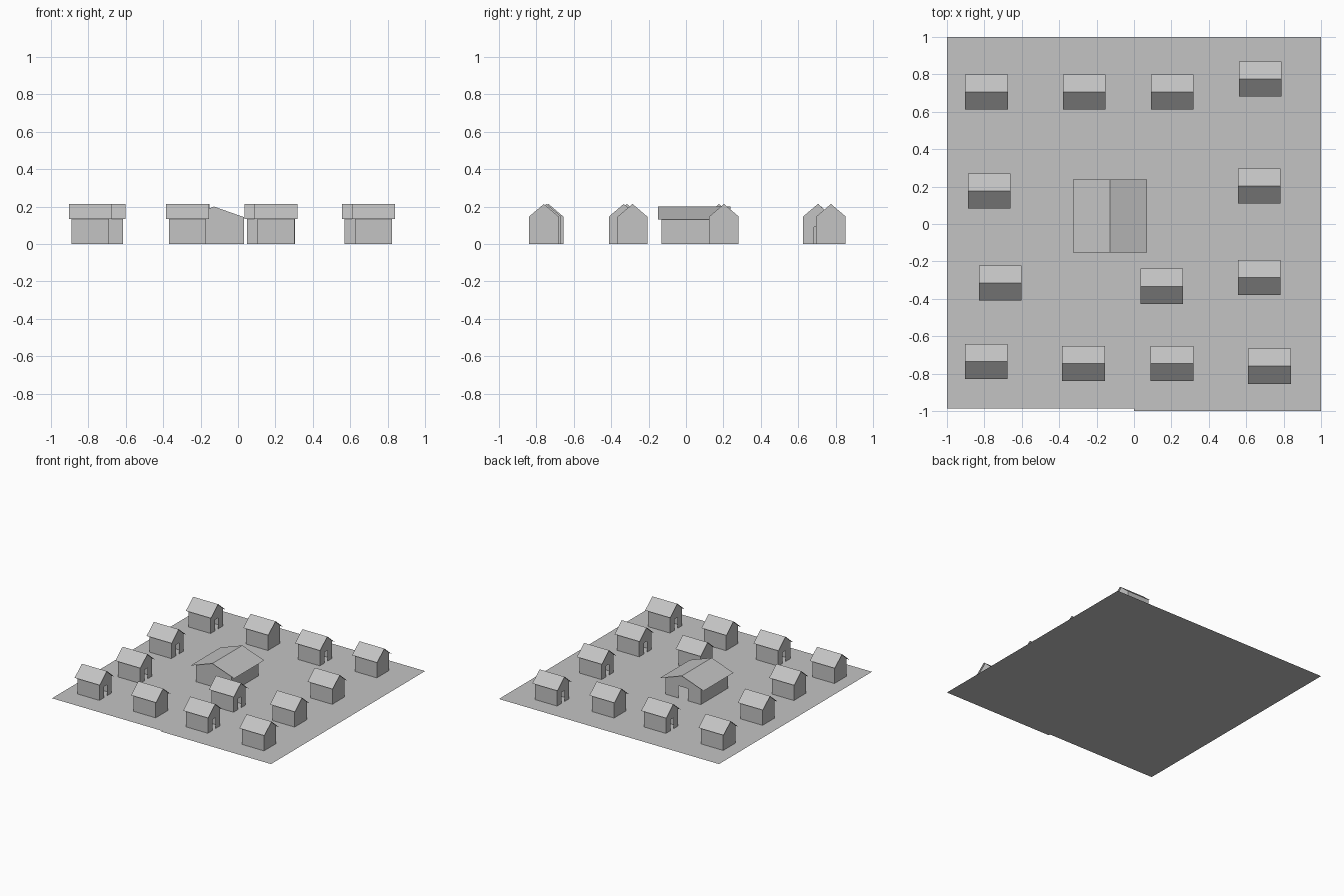
import bpy

if "Cube" in bpy.data.objects:
    bpy.data.objects.remove(bpy.data.objects["Cube"])

# single plain grey for the whole settlement
grey = bpy.data.materials.new("light_grey")
grey.diffuse_color = (0.55, 0.55, 0.55, 1)
grey.use_nodes = True
grey.node_tree.nodes["Principled BSDF"].inputs["Base Color"].default_value = grey.diffuse_color


def make(name, verts, faces, loc=(0, 0, 0), turn=None):
    """Mesh object; turn maps local (along ridge, across) to world x, y."""
    me = bpy.data.meshes.new(name)
    if turn:
        verts = [(*turn(u, v), z) for u, v, z in verts]
    me.from_pydata(verts, [], faces)
    me.materials.append(grey)
    ob = bpy.data.objects.new(name, me)
    ob.location = loc
    bpy.context.collection.objects.link(ob)
    return ob


def building(name, loc, length, width, roof_len, roof_w, eave, top, door_w, door_h, turn):
    """Hollow gabled hut, ridge along local u, doorway in the +u end."""
    a, b, d = length / 2, width / 2, door_w / 2
    wall_top = top - (top - eave) * width / roof_w

    # walls: plain gable, gable with doorway notch, two long sides
    plain = [(-a, b, 0), (-a, -b, 0), (-a, -b, wall_top), (-a, 0, top), (-a, b, wall_top)]
    door = [(a, -b, 0), (a, -d, 0), (a, -d, door_h), (a, d, door_h), (a, d, 0),
            (a, b, 0), (a, b, wall_top), (a, 0, top), (a, -b, wall_top)]
    faces = [(0, 1, 2, 3, 4), tuple(range(5, 14)), (1, 5, 13, 2), (10, 0, 4, 11)]
    make(name + "_walls", plain + door, faces, loc, turn)

    # roof: two thin slopes that overhang on all sides
    r, w = roof_len / 2, roof_w / 2
    verts = [(-r, -w, eave), (r, -w, eave), (r, 0, top), (-r, 0, top), (r, w, eave), (-r, w, eave)]
    make(name + "_roof", verts, [(0, 1, 2, 3), (3, 2, 4, 5)], loc, turn)


# ground sheet, with a small step in its front edge
make("ground", [(-1, -0.985, 0), (0, -0.985, 0), (0, -1, 0), (1, -1, 0), (1, 1, 0), (-1, 1, 0)],
     [(0, 1, 2, 3, 4, 5)])

# small houses: x, y, side of the doorway (+1 right, -1 left)
houses = [
    (-0.788, 0.706, 1), (-0.266, 0.705, -1), (0.205, 0.705, 1), (0.674, 0.775, -1),
    (-0.774, 0.176, 1), (0.67, 0.203, -1),
    (-0.714, -0.316, 1), (0.148, -0.333, 1), (0.67, -0.286, -1),
    (-0.79, -0.735, 1), (-0.27, -0.746, -1), (0.203, -0.746, 1), (0.724, -0.76, -1),
]
for i, (x, y, s) in enumerate(houses, 1):
    building(f"house_{i}", (x, y, 0), 0.20, 0.158, 0.228, 0.188, 0.134, 0.214, 0.04, 0.09,
             lambda u, v, s=s: (s * u, s * v))

# central hall: ridge along y, doorway in the back gable
building("hall", (-0.128, 0.044, 0), 0.35, 0.32, 0.39, 0.397, 0.13, 0.20, 0.09, 0.10,
         lambda u, v: (-v, u))
